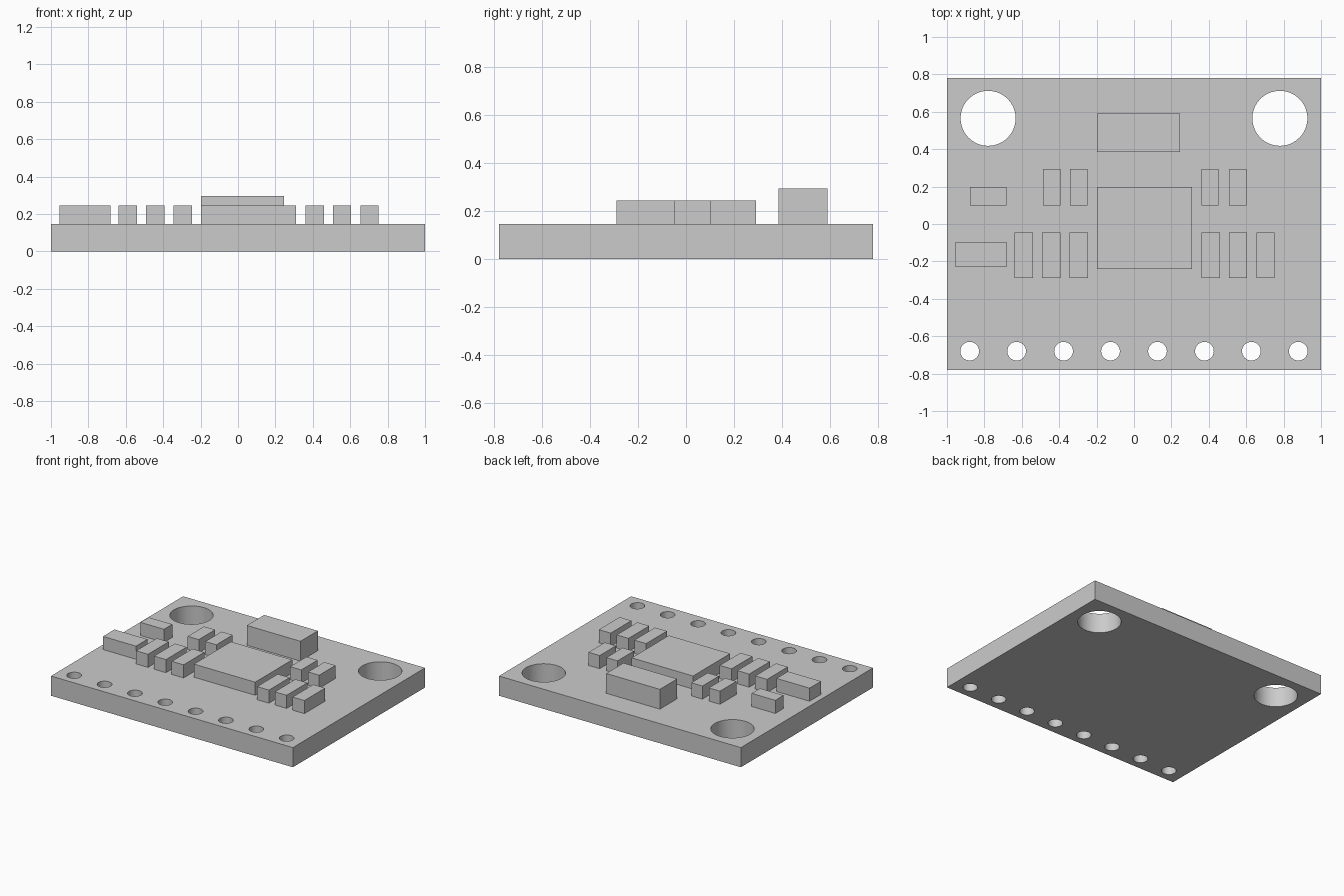
import bpy

cube = bpy.data.objects.get("Cube")
if cube:
    bpy.data.objects.remove(cube, do_unlink=True)

BOARD_TOP = 0.147
PART_TOP = 0.245

grey = bpy.data.materials.new("plain grey")
grey.use_nodes = True
grey.diffuse_color = (0.6, 0.6, 0.6, 1)
grey.node_tree.nodes["Principled BSDF"].inputs["Base Color"].default_value = (0.6, 0.6, 0.6, 1)


def box(name, x0, x1, y0, y1, z0=BOARD_TOP, z1=PART_TOP):
    """Box between two corners, with its size baked into the mesh."""
    bpy.ops.mesh.primitive_cube_add(size=1)
    obj = bpy.context.object
    obj.name = name
    for v in obj.data.vertices:
        v.co.x *= x1 - x0
        v.co.y *= y1 - y0
        v.co.z *= z1 - z0
    obj.location = ((x0 + x1) / 2, (y0 + y1) / 2, (z0 + z1) / 2)
    obj.data.materials.append(grey)
    return obj


def drill(board, x, y, radius, sides):
    """Cut a round through hole and discard the cutter."""
    bpy.ops.mesh.primitive_cylinder_add(vertices=sides, radius=radius, depth=1, location=(x, y, 0))
    cutter = bpy.context.object
    cutter.hide_render = True
    cutter.data.materials.append(grey)
    mod = board.modifiers.new("hole", "BOOLEAN")
    mod.operation = "DIFFERENCE"
    mod.solver = "EXACT"
    mod.object = cutter
    bpy.context.view_layer.objects.active = board
    bpy.ops.object.modifier_apply(modifier=mod.name)
    bpy.data.objects.remove(cutter, do_unlink=True)


# Circuit board with two mounting holes and a row of pin holes
board = box("circuit_board", -1, 1, -0.78, 0.78, 0, BOARD_TOP)
for side in (-1, 1):
    drill(board, side * 0.78, 0.565, 0.147, 64)
for i in range(8):
    drill(board, (i - 3.5) * 0.251, -0.68, 0.05, 32)
bpy.ops.object.select_all(action="DESELECT")
board.select_set(True)
bpy.context.view_layer.objects.active = board
bpy.ops.object.shade_smooth_by_angle()

# Main chip and the taller block behind it
box("main_chip", -0.197, 0.31, -0.24, 0.198)
box("tall_block", -0.197, 0.247, 0.385, 0.59, z1=0.295)

# Two sideways components near the right edge
box("side_component_back", -0.877, -0.682, 0.1, 0.198)
box("side_component_front", -0.955, -0.682, -0.23, -0.095)

# Front row of long components
for i, x in enumerate((-0.59, -0.442, -0.296, 0.41, 0.556, 0.703)):
    box(f"front_component_{i + 1}", x - 0.049, x + 0.049, -0.29, -0.045)

# Back row of short components
for i, x in enumerate((-0.44, -0.295, 0.407, 0.555)):
    box(f"back_component_{i + 1}", x - 0.046, x + 0.046, 0.1, 0.293)
